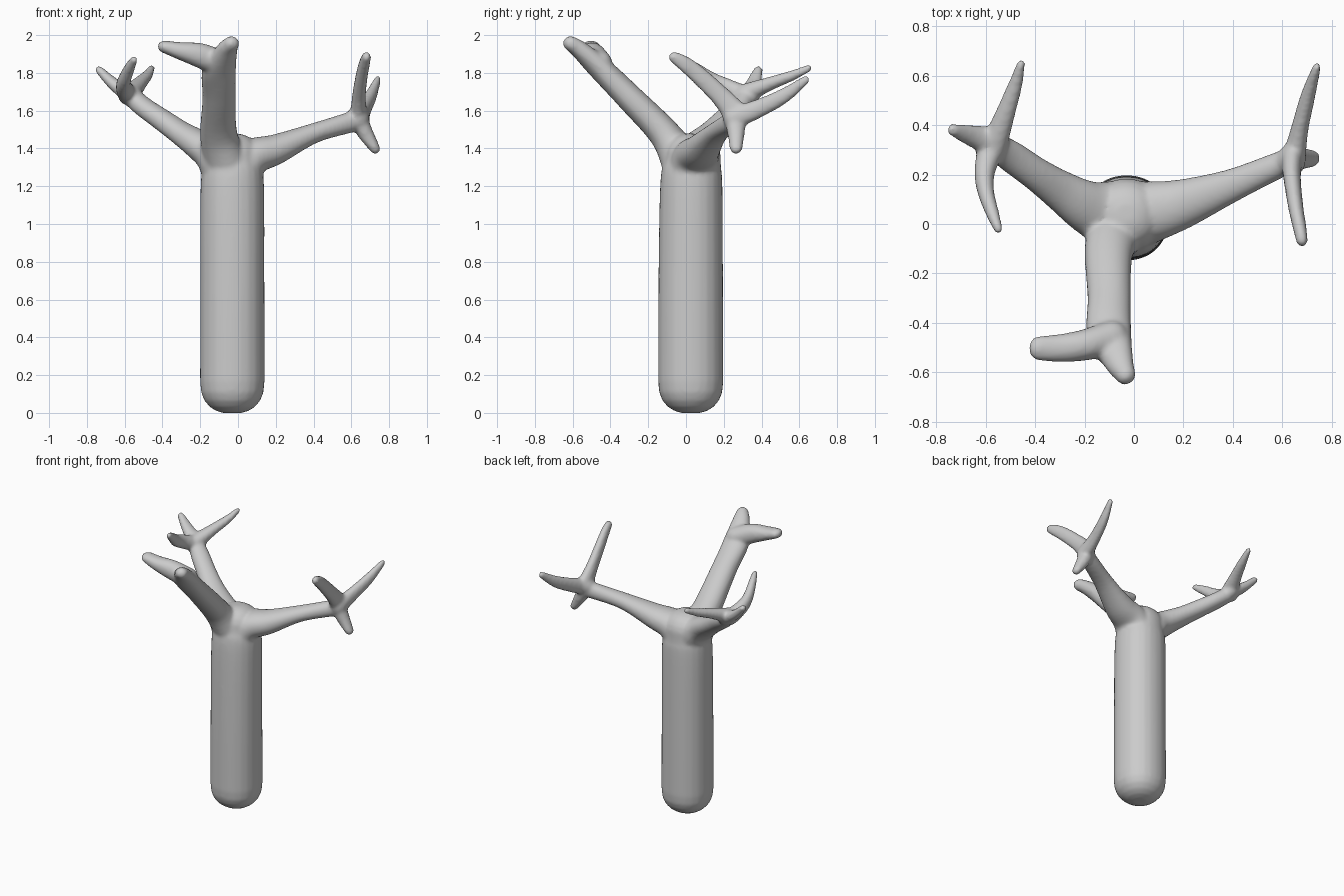
import bpy, bmesh, math
from mathutils import Vector

SIDES = 24
bm = bmesh.new()


def spline(pts, steps=6):
    """Catmull-Rom samples through (x, y, z, half width, half height) points."""
    p = [Vector(a) for a in pts]
    p = [p[0] * 2 - p[1]] + p + [p[-1] * 2 - p[-2]]
    out = []
    for a, b, c, d in zip(p, p[1:], p[2:], p[3:]):
        for i in range(steps):
            t = i / steps
            out.append(0.5 * (b * 2 + (c - a) * t + (a * 2 - b * 5 + c * 4 - d) * t * t
                              + (b * 3 - a - c * 3 + d) * t ** 3))
    return out + [p[-2]]


def limb(pts, power=2.0):
    """Closed tapering tube with rounded ends."""
    s = spline(pts)
    rings = []
    for i, v in enumerate(s):
        a, b = s[max(i - 1, 0)], s[min(i + 1, len(s) - 1)]
        rings.append((v.xyz if len(v) == 3 else Vector(v[:3]),
                      (Vector(b[:3]) - Vector(a[:3])).normalized(), v[3], v[4]))

    def cap(ring, sign):
        c, t, w, h = ring
        length = (w + h) / 2
        res = []
        for k in (0.35, 0.6, 0.8, 0.92, 0.985):
            f = (1 - k ** power) ** (1 / power)
            res.append((c + t * sign * length * k, t, w * f, h * f))
        return res

    rings = cap(rings[0], -1)[::-1] + rings + cap(rings[-1], 1)
    loops = []
    for c, t, w, h in rings:
        side = t.cross(Vector((0, 0, 1)))
        side = side.normalized() if side.length > 1e-3 else Vector((1, 0, 0))
        other = side.cross(t)
        loop = []
        for j in range(SIDES):
            a = 2 * math.pi * j / SIDES
            ca, sa = math.cos(a), math.sin(a)
            # slightly squared-off section
            k = (abs(ca) ** 2.15 + abs(sa) ** 2.15) ** (-1 / 2.15)
            loop.append(bm.verts.new(c + side * w * ca * k + other * h * sa * k))
        loops.append(loop)
    for l0, l1 in zip(loops, loops[1:]):
        for j in range(SIDES):
            n = (j + 1) % SIDES
            bm.faces.new((l0[j], l0[n], l1[n], l1[j]))
    bm.faces.new(loops[0][::-1])
    bm.faces.new(loops[-1])


# trunk
limb([(-.03, .025, .168, .171, .173), (-.03, .025, .7, .17, .171),
      (-.03, .028, 1.2, .168, .165), (-.03, .035, 1.33, .15, .15)], 2.4)

# three main branches
limb([(-.04, .02, 1.25, .13, .12), (-.1, -.1, 1.46, .1, .085), (-.1, -.3, 1.67, .088, .072),
      (-.1, -.44, 1.81, .09, .064), (-.06, -.56, 1.92, .06, .047), (-.035, -.61, 1.955, .043, .04)])
limb([(-.02, .03, 1.24, .14, .13), (.07, .05, 1.35, .125, .1), (.2, .083, 1.395, .1, .08),
      (.4, .158, 1.48, .067, .053), (.6, .245, 1.54, .052, .055), (.64, .26, 1.555, .045, .05)])
limb([(-.03, .02, 1.2, .14, .13), (-.12, .045, 1.35, .13, .1), (-.2, .075, 1.415, .105, .08),
      (-.3, .137, 1.48, .082, .063), (-.4, .205, 1.55, .068, .057), (-.5, .275, 1.62, .064, .052),
      (-.57, .32, 1.68, .052, .052)])

# twigs: front branch
limb([(-.09, -.46, 1.85, .07, .068), (-.2, -.49, 1.892, .063, .066),
      (-.3, -.503, 1.915, .057, .048), (-.385, -.503, 1.937, .05, .034)])
# twigs: right branch (back, front, downward)
limb([(.645, .25, 1.56, .05, .06), (.67, .38, 1.61, .036, .05),
      (.705, .52, 1.68, .03, .04), (.74, .635, 1.765, .018, .023)])
limb([(.64, .27, 1.575, .045, .07), (.64, .19, 1.67, .036, .055), (.655, .07, 1.785, .031, .048),
      (.67, -.01, 1.85, .028, .042), (.68, -.065, 1.885, .025, .03)])
limb([(.63, .26, 1.57, .06, .05), (.675, .265, 1.48, .046, .042), (.725, .265, 1.4, .034, .028)])
# twigs: left branch (back, outer, front)
limb([(-.57, .31, 1.69, .055, .052), (-.52, .45, 1.745, .04, .036),
      (-.482, .56, 1.785, .03, .028), (-.457, .65, 1.825, .018, .02)])
limb([(-.56, .33, 1.68, .06, .05), (-.65, .355, 1.735, .046, .034),
      (-.735, .382, 1.815, .026, .022)])
limb([(-.58, .31, 1.68, .055, .052), (-.605, .21, 1.725, .042, .048), (-.6, .13, 1.765, .034, .042),
      (-.572, .04, 1.83, .027, .032), (-.55, -.02, 1.87, .019, .022)])

bmesh.ops.recalc_face_normals(bm, faces=bm.faces)
mesh = bpy.data.meshes.new("tree_trunk_and_branches")
bm.to_mesh(mesh)
bm.free()
tree = bpy.data.objects.new("tree_trunk_and_branches", mesh)
bpy.context.collection.objects.link(tree)

# fuse the limbs into one skin and soften the crotches
fuse = tree.modifiers.new("fuse", 'REMESH')
fuse.mode = 'VOXEL'
fuse.voxel_size = 0.011
fuse.use_smooth_shade = True
soft = tree.modifiers.new("soften", 'SMOOTH')
soft.factor = 0.5
soft.iterations = 9
